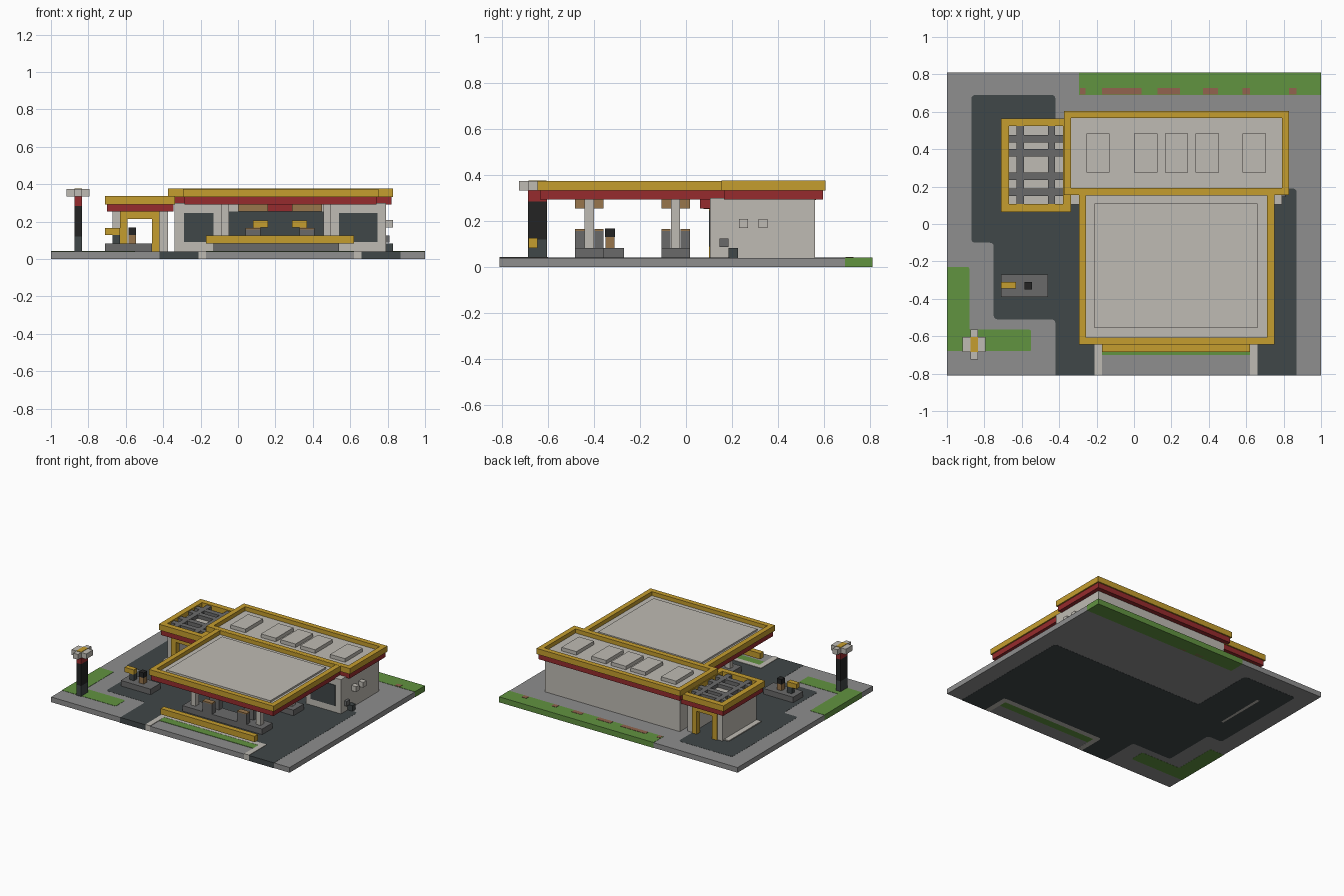
import bpy
import bmesh

old = bpy.data.objects.get("Cube")
if old:
    bpy.data.objects.remove(old, do_unlink=True)


def linear(c):
    c /= 255
    return c / 12.92 if c <= 0.04045 else ((c + 0.055) / 1.055) ** 2.4


def material(name, r, g, b):
    m = bpy.data.materials.new(name)
    m.use_nodes = True
    col = (linear(r), linear(g), linear(b), 1)
    m.diffuse_color = col
    node = m.node_tree.nodes["Principled BSDF"]
    node.inputs["Base Color"].default_value = col
    node.inputs["Roughness"].default_value = 0.9
    return m


YELLOW = material("golden yellow", 197, 157, 46)
RED = material("dark red", 150, 43, 45)
LIGHT = material("warm white", 191, 187, 179)
PAVING = material("paving grey", 142, 142, 142)
GREY = material("concrete grey", 106, 106, 106)
SLATE = material("slate", 64, 71, 72)
BLACK = material("black", 35, 36, 36)
GREEN = material("grass green", 97, 147, 64)
TAN = material("tan", 152, 118, 76)
BROWN = material("flower brown", 146, 100, 78)

G = 0.04  # ground level


def finish(name, bm, mat):
    bmesh.ops.recalc_face_normals(bm, faces=bm.faces)
    me = bpy.data.meshes.new(name)
    bm.to_mesh(me)
    bm.free()
    me.materials.append(mat)
    ob = bpy.data.objects.new(name, me)
    bpy.context.scene.collection.objects.link(ob)
    return ob


def boxes(name, mat, *items):
    """Each item is x0, x1, y0, y1, z0, z1."""
    bm = bmesh.new()
    for x0, x1, y0, y1, z0, z1 in items:
        for v in bmesh.ops.create_cube(bm, size=1)["verts"]:
            v.co = (x1 if v.co.x > 0 else x0, y1 if v.co.y > 0 else y0,
                    z1 if v.co.z > 0 else z0)
    return finish(name, bm, mat)


def ring(name, mat, x0, x1, y0, y1, z0, z1, w=0.038):
    boxes(name, mat, (x0, x1, y0, y0 + w, z0, z1), (x0, x1, y1 - w, y1, z0, z1),
          (x0, x0 + w, y0 + w, y1 - w, z0, z1), (x1 - w, x1, y0 + w, y1 - w, z0, z1))


def slab(name, mat, pts, z0, z1, r=0.02):
    """Extruded outline; corners away from the plot edge are rounded."""
    bm = bmesh.new()
    f = bm.faces.new([bm.verts.new((x, y, z0)) for x, y in pts])
    ext = bmesh.ops.extrude_face_region(bm, geom=[f])["geom"]
    for v in ext:
        if isinstance(v, bmesh.types.BMVert):
            v.co.z = z1
    edges = [e for e in bm.edges
             if abs(e.verts[0].co.z - e.verts[1].co.z) > 0.01
             and abs(e.verts[0].co.y) < 0.8 and abs(e.verts[0].co.x) < 0.99]
    bmesh.ops.bevel(bm, geom=edges, offset=r, segments=3, profile=0.5, affect='EDGES')
    return finish(name, bm, mat)


# Ground: paving, road and planting
boxes("paving", PAVING, (-1, 1, -0.81, 0.81, 0.001, G))
slab("road", SLATE, [(-.87, .69), (-.42, .69), (-.42, .19), (.87, .19), (.87, -.811),
                     (.66, -.811), (.66, -.6), (-.21, -.6), (-.21, -.811), (-.42, -.811),
                     (-.42, -.51), (-.75, -.51), (-.75, -.1), (-.87, -.1)], 0, G + .001)
boxes("front_kerb", LIGHT, (-.21, -.17, -.811, -.6, 0, G + .004),
      (.62, .66, -.811, -.6, 0, G + .004), (-.17, .62, -.64, -.6, 0, G + .004))
boxes("front_grass", GREEN, (-.17, .62, -.7, -.64, 0, G + .003))
slab("back_grass", GREEN, [(-.295, .69), (1.001, .69), (1.001, .811), (-.295, .811)],
     0, G + .002, .005)
slab("corner_grass", GREEN, [(-1.001, -.68), (-.55, -.68), (-.55, -.565), (-.88, -.565),
                             (-.88, -.23), (-1.001, -.23)], 0, G + .002, .01)
boxes("flower_beds", BROWN, *[(a, b, .693, .727, 0, G + .004) for a, b in
      [(-.29, -.26), (-.17, .04), (.125, .245), (.37, .45), (.58, .62), (.83, .87)]])

# Shop walls: two wings and a recessed glazed middle
boxes("shop_walls", LIGHT, (-.34, .79, .19, .56, G, .3),
      (-.34, -.085, .105, .19, G, .3), (.495, .79, .105, .19, G, .3))
boxes("shop_windows", SLATE, (-.085, .495, .182, .191, .06, .255))
slab_z = (.09, .247)
for side, (a, b) in {"left": (.54, .745), "right": (-.29, -.13)}.items():
    boxes(side + "_window", SLATE, (a, b, .1, .106, *slab_z))
boxes("window_posters", YELLOW, (.08, .16, .15, .183, .17, .205), (.29, .37, .15, .183, .17, .205))
boxes("poster_stands", TAN, (.08, .12, .15, .183, G, .17), (.33, .37, .15, .183, G, .17))
boxes("door_awning", RED, (.1, .35, .06, .19, .255, .3))

# Shop roof with rooftop units
ring("shop_fascia_lower", RED, -.365, .82, .165, .595, .293, .335)
ring("shop_fascia_upper", YELLOW, -.375, .83, .155, .605, .333, .376)
boxes("shop_roof", LIGHT, (-.34, .795, .19, .57, .298, .345))
boxes("roof_units", LIGHT, *[(x, x + .125, .275, .485, .34, .372)
                             for x in (-.255, 0, .165, .33, .58)])

# Fittings on the side wall
boxes("wall_vents", LIGHT, (.79, .83, .23, .27, .17, .21), (.79, .83, .315, .355, .17, .21))
boxes("meter_box", GREY, (.79, .81, .145, .185, .088, .125))
boxes("waste_bin", SLATE, (.79, .83, .185, .225, G, .083))

# Pump canopy
ring("canopy_fascia_lower", RED, -.285, .74, -.635, .19, .293, .335)
ring("canopy_fascia_upper", YELLOW, -.295, .75, -.645, .19, .333, .375)
boxes("canopy_deck", LIGHT, (-.26, .715, -.61, .16, .297, .345))
boxes("canopy_panel", LIGHT, (-.21, .66, -.555, .11, .34, .358))

# Pump islands, columns and pumps in two rows
for row, y in (("front", -.42), ("back", -.045)):
    boxes(row + "_island", GREY, (-.13, .54, y - .062, y + .062, G, .083))
    boxes(row + "_columns", LIGHT, *[(x, x + .04, y - .02, y + .02, .08, .3)
                                     for x in (-.088, .458)])
    boxes(row + "_pumps", GREY, *[(x, x + .08, y + s - .02, y + s + .02, .08, .157)
                                  for x in (.04, .33) for s in (-.042, .042)])
    boxes(row + "_pump_tops", TAN, *[(x, x + .08, y + s - .02, y + s + .02, .157, .166)
                                     for x in (.04, .33) for s in (-.042, .042)])
    boxes(row + "_pump_signs", TAN, *[(x, x + .16, y - .062, y + .062, .255, .3)
                                      for x in (0, .29)])

# Raised beam along the front edge
boxes("front_beam", YELLOW, (-.17, .62, -.685, -.645, .083, .127))

# Car wash: walls, portals and slatted roof
boxes("wash_walls", LIGHT, (-.67, -.63, .11, .52, G, .265), (-.42, -.375, .11, .52, G, .265))
boxes("wash_kerb", LIGHT, (-.71, -.67, .11, .5, 0, G + .008))
boxes("wash_portals", YELLOW, *[b for y in (.1, .49) for b in (
    (-.63, -.59, y, y + .04, G, .26), (-.46, -.42, y, y + .04, G, .26),
    (-.59, -.46, y, y + .04, .215, .26))])
ring("wash_fascia_lower", RED, -.7, -.345, .075, .555, .253, .295)
ring("wash_fascia_upper", YELLOW, -.71, -.337, .065, .565, .292, .336, .042)
boxes("wash_roof", LIGHT, (-.67, -.375, .105, .525, .258, .3))
boxes("wash_roof_slats", GREY,
      *[(x, x + .038, .105, .525, .295, .328) for x in (-.627, -.46)],
      *[(-.67, -.375, y, y + .04, .295, .327) for y in (.15, .235, .36, .435)])

# Air and water point
boxes("service_island", GREY, (-.71, -.46, -.39, -.27, G, .083))
boxes("service_post", SLATE, (-.67, -.632, -.345, -.31, .08, .13))
boxes("service_arm", YELLOW, (-.71, -.632, -.346, -.309, .13, .166))
boxes("service_stand", TAN, (-.585, -.546, -.35, -.31, .08, .13))
boxes("service_head", BLACK, (-.586, -.545, -.351, -.309, .13, .168))

# Roadside price pylon
px, py = -.855, -.645
for name, mat, z0, z1 in (("pylon_base", SLATE, G, .12), ("pylon_body", BLACK, .12, .285),
                          ("pylon_band", RED, .285, .335)):
    boxes(name, mat, (px - .02, px + .02, py - .042, py + .042, z0, z1))
boxes("pylon_cap", LIGHT, (px - .062, px + .062, py - .04, py + .04, .334, .374),
      (px - .02, px + .02, py - .08, py + .08, .334, .374))
boxes("pylon_cap_top", YELLOW, (px - .02, px + .02, py - .04, py + .04, .37, .377))
